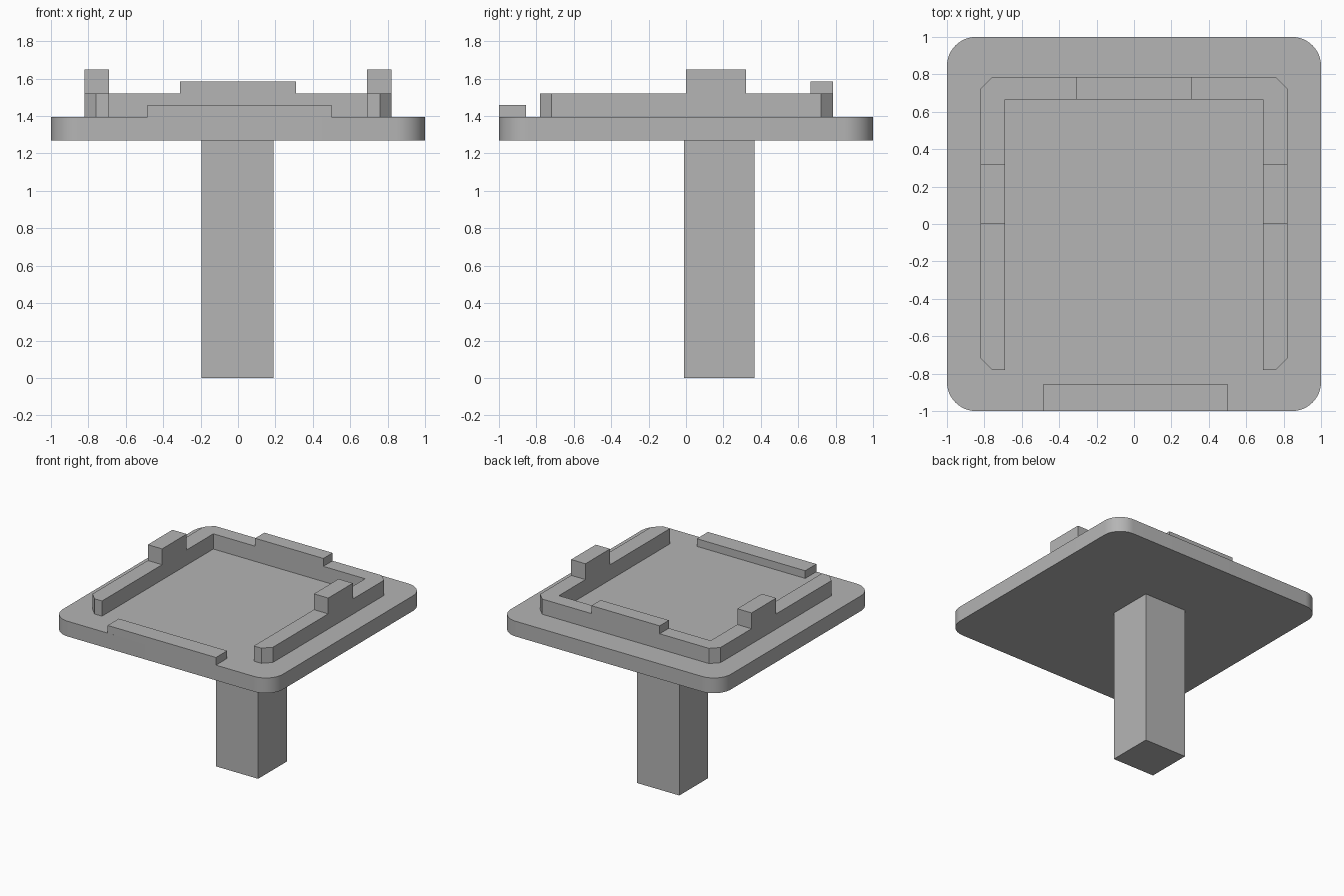
import bpy
import bmesh
from math import cos, sin, pi, radians

if "Cube" in bpy.data.objects:
    bpy.data.objects.remove(bpy.data.objects["Cube"], do_unlink=True)

# Single plain grey finish
grey = bpy.data.materials.new("plain_grey")
grey.use_nodes = True
colour = (0.46, 0.46, 0.46, 1)
grey.diffuse_color = colour
grey.node_tree.nodes["Principled BSDF"].inputs["Base Color"].default_value = colour


def prism(name, outline, z0, z1):
    """Extrude a counter-clockwise outline from z0 up to z1."""
    bm = bmesh.new()
    base = bm.faces.new([bm.verts.new((x, y, z0)) for x, y in outline])
    top = bmesh.ops.extrude_face_region(bm, geom=[base], use_keep_orig=True)
    moved = [v for v in top["geom"] if isinstance(v, bmesh.types.BMVert)]
    bmesh.ops.translate(bm, verts=moved, vec=(0, 0, z1 - z0))
    bmesh.ops.recalc_face_normals(bm, faces=bm.faces)
    mesh = bpy.data.meshes.new(name)
    bm.to_mesh(mesh)
    bm.free()
    mesh.materials.append(grey)
    obj = bpy.data.objects.new(name, mesh)
    bpy.context.collection.objects.link(obj)
    return obj


def block(name, x0, x1, y0, y1, z0, z1):
    return prism(name, [(x0, y0), (x1, y0), (x1, y1), (x0, y1)], z0, z1)


def rounded_square(half, radius, steps):
    c = half - radius
    points = []
    for i, (sx, sy) in enumerate([(1, 1), (-1, 1), (-1, -1), (1, -1)]):
        for k in range(steps + 1):
            a = (i + k / steps) * pi / 2
            points.append((sx * c + radius * cos(a), sy * c + radius * sin(a)))
    return points


PLATE_BOTTOM, PLATE_TOP, RIM_TOP = 1.27, 1.395, 1.52
OUT, INN = 0.82, 0.69            # rim half widths
BACK, BACK_IN, FRONT = 0.785, 0.665, -0.78
CUT = 0.062                      # corner chamfer

# Rounded base plate
plate = prism("base_plate", rounded_square(1, 0.155, 12), PLATE_BOTTOM, PLATE_TOP)
bpy.ops.object.select_all(action="DESELECT")
plate.select_set(True)
bpy.context.view_layer.objects.active = plate
bpy.ops.object.shade_smooth_by_angle(angle=radians(30))

# U-shaped rim, open at the front, with chamfered outer corners
half_rim = [(INN, BACK_IN), (INN, FRONT), (OUT - CUT, FRONT), (OUT, FRONT + CUT),
            (OUT, BACK - CUT), (OUT - CUT, BACK)]
prism("raised_rim", half_rim + [(-x, y) for x, y in reversed(half_rim)], PLATE_TOP, RIM_TOP)

# Tabs standing on the rim
block("left_tab", INN, OUT, 0, 0.32, RIM_TOP, 1.65)
block("right_tab", -OUT, -INN, 0, 0.32, RIM_TOP, 1.65)
block("back_tab", -0.31, 0.31, BACK_IN, BACK, RIM_TOP, 1.585)

# Low ledge along the front edge
block("front_ledge", -0.485, 0.5, -1, -0.855, PLATE_TOP, 1.458)

# Square post below the plate
block("support_post", -0.195, 0.19, -0.01, 0.365, 0, PLATE_BOTTOM)
